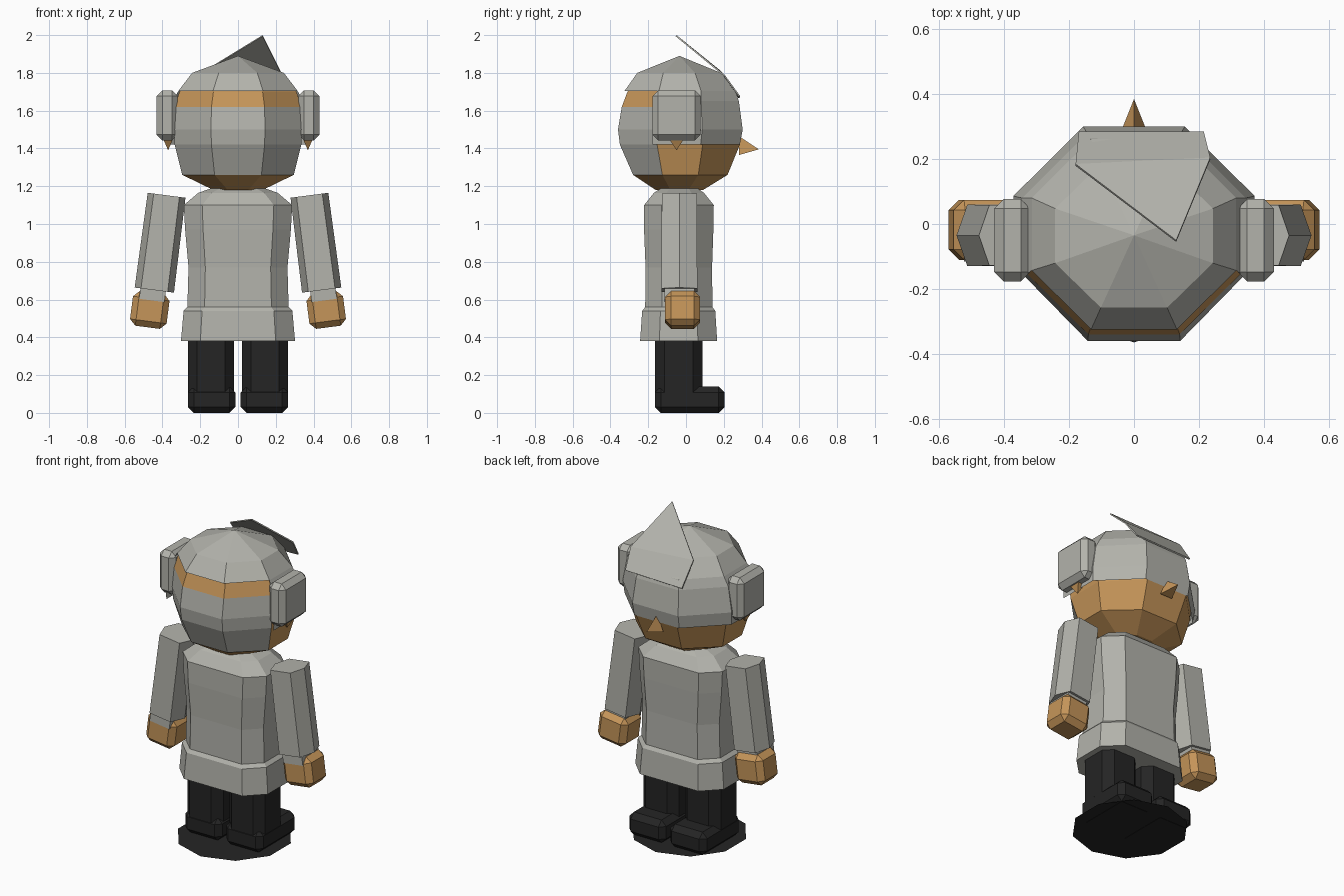
import bpy, bmesh, math
from mathutils import Matrix, Vector

if "Cube" in bpy.data.objects:
    bpy.data.objects.remove(bpy.data.objects["Cube"])


def material(name, rgb):
    m = bpy.data.materials.new(name)
    m.diffuse_color = (*rgb, 1)
    m.use_nodes = True
    m.node_tree.nodes["Principled BSDF"].inputs["Base Color"].default_value = m.diffuse_color
    return m


GREY = material("warm_grey", (0.45, 0.45, 0.41))
TAN = material("tan_skin", (0.56, 0.30, 0.10))
BLACK = material("soft_black", (0.018, 0.018, 0.018))


def finish(name, bm, *mats):
    bmesh.ops.recalc_face_normals(bm, faces=bm.faces)
    me = bpy.data.meshes.new(name)
    bm.to_mesh(me)
    bm.free()
    for m in mats:
        me.materials.append(m)
    ob = bpy.data.objects.new(name, me)
    bpy.context.collection.objects.link(ob)
    return ob


def loft(rings, cap=(True, True)):
    """Skin a list of closed point rings."""
    bm = bmesh.new()
    vs = [[bm.verts.new(p) for p in r] for r in rings]
    n = len(rings[0])
    for a, b in zip(vs, vs[1:]):
        for i in range(n):
            j = (i + 1) % n
            bm.faces.new((a[i], a[j], b[j], b[i]))
    if cap[0]:
        bm.faces.new(vs[0][::-1])
    if cap[1]:
        bm.faces.new(vs[-1])
    return bm


def octagon(z, hx, y0, y1, k=0.42, ky=0.38):
    """Eight-sided ring; k and ky are the flat shares in x and y."""
    yc, hy = (y0 + y1) / 2, (y1 - y0) / 2
    fx, fy = hx * k, hy * ky
    pts = [(fx, hy), (hx, fy), (hx, -fy), (fx, -hy)]
    pts += [(-x, y) for x, y in reversed(pts)]
    return [(x, yc + y, z) for x, y in pts]


def block(name, mat, center, size, bevel, tilt=0):
    """Chamfered box."""
    bm = bmesh.new()
    bmesh.ops.create_cube(bm, size=1, matrix=Matrix.Diagonal((*size, 1)))
    if bevel:
        bmesh.ops.bevel(bm, geom=bm.edges[:], offset=bevel, segments=1,
                        affect='EDGES')
    bm.transform(Matrix.Translation(center) @ Matrix.Rotation(tilt, 4, 'Y'))
    return finish(name, bm, mat)


# head, with the grey face mask on the three forward facets
bm = loft([octagon(*r) for r in (
    (1.18, 0.13, -0.16, 0.09), (1.26, 0.295, -0.28, 0.22),
    (1.42, 0.335, -0.35, 0.285), (1.50, 0.34, -0.36, 0.29),
    (1.62, 0.335, -0.34, 0.28), (1.70, 0.31, -0.31, 0.25),
    (1.78, 0.2, -0.22, 0.16))])
bm.normal_update()
for f in bm.faces:
    c = f.calc_center_median()
    if 1.26 < c.z < 1.62 and f.normal.y > 0.45:
        f.material_index = 1
finish("head", bm, TAN, GREY)

# hair cap: open over the face below the fringe line
bm = loft([octagon(*r) for r in (
    (1.42, 0.365, -0.385, 0.285), (1.50, 0.372, -0.39, 0.30),
    (1.65, 0.345, -0.365, 0.28), (1.705, 0.315, -0.325, 0.262),
    (1.80, 0.243, -0.258, 0.185))], cap=(False, False))
bm.normal_update()
bmesh.ops.delete(bm, context='FACES', geom=[
    f for f in bm.faces
    if f.normal.y > 0.45 and f.calc_center_median().z < 1.70])
apex = bm.verts.new((0, -0.035, 1.89))
for e in [e for e in bm.edges if all(v.co.z > 1.79 for v in e.verts)]:
    bm.faces.new((*e.verts, apex))
finish("hair_cap", bm, GREY)

# pointed hair tuft, a thin folded sheet
bm = bmesh.new()
tip, right, low_r, low_l, left = [bm.verts.new(p) for p in (
    (0.13, -0.05, 2.0), (0.235, 0.205, 1.79), (0.215, 0.285, 1.68),
    (-0.17, 0.285, 1.67), (-0.18, 0.185, 1.81))]
bm.faces.new((tip, left, right))
bm.faces.new((left, low_l, low_r, right))
tuft = finish("hair_tuft", bm, GREY)
mod = tuft.modifiers.new("thickness", 'SOLIDIFY')
mod.thickness = 0.008


def spike(name, base, tip):
    bm = bmesh.new()
    b = [bm.verts.new(p) for p in base]
    t = bm.verts.new(tip)
    bm.faces.new(b)
    for i in range(len(b)):
        bm.faces.new((b[i], b[(i + 1) % len(b)], t))
    return finish(name, bm, TAN)


# nose
spike("nose", [(-0.042, 0.28, 1.365), (0.042, 0.28, 1.365), (0, 0.28, 1.465)],
      (0, 0.385, 1.395))

# coat body
finish("coat", loft([octagon(z, hx, y0, y1, 0.66, 0.5) for z, hx, y0, y1 in (
    (0.38, 0.302, -0.243, 0.165), (0.54, 0.288, -0.232, 0.155),
    (0.56, 0.268, -0.216, 0.14), (0.77, 0.262, -0.214, 0.138),
    (0.97, 0.28, -0.222, 0.145), (1.10, 0.287, -0.222, 0.147),
    (1.165, 0.21, -0.17, 0.095), (1.19, 0.14, -0.13, 0.06))]), GREY)


def hexagon(cx, z, rx, ry, slope):
    flat = rx * 0.68
    pts = [(rx, 0), (flat, ry), (-flat, ry), (-rx, 0), (-flat, -ry), (flat, -ry)]
    return [(cx + x, -0.035 + y, z + slope * x) for x, y in pts]


for s, side in ((-1, "left"), (1, "right")):
    # ear muff and the lobe below it
    block(side + "_ear_muff", GREY, (s * 0.375, -0.05, 1.575),
          (0.112, 0.255, 0.265), 0.03)
    spike(side + "_ear_lobe",
          [(s * 0.37 + x, -0.05 + y, 1.46) for x, y in
           ((-0.03, -0.045), (0.03, -0.045), (0.03, 0.045), (-0.03, 0.045))],
          (s * 0.37, -0.05, 1.39))
    # sleeve, wrist and hand share the outward lean of the arm
    lean = -s * math.radians(7.4)
    finish(side + "_sleeve", loft([
        hexagon(s * 0.443, 0.65, 0.104, 0.095, s * 0.13),
        hexagon(s * 0.378, 1.152, 0.1, 0.093, s * 0.13)]), GREY)
    block(side + "_wrist", GREY, (s * 0.452, -0.035, 0.63),
          (0.135, 0.16, 0.07), 0, lean)
    block(side + "_hand", TAN, (s * 0.467, -0.018, 0.545),
          (0.195, 0.185, 0.185), 0.032, lean)
    # trouser leg and shoe
    leg = [[(x + s * 0.143, y, z) for x, y, z in
            octagon(z, 0.122, -0.163, 0.088, 0.6, 0.6)] for z in (0.08, 0.45)]
    finish(side + "_leg", loft(leg), BLACK)
    block(side + "_shoe", BLACK, (s * 0.14, 0.02, 0.07),
          (0.252, 0.37, 0.14), 0.032)

# ground disc under the shoes
bm = bmesh.new()
bmesh.ops.create_circle(bm, cap_ends=True, segments=10, radius=0.33,
                        matrix=Matrix.Translation((0, -0.035, 0.001)))
finish("base_disc", bm, BLACK)
